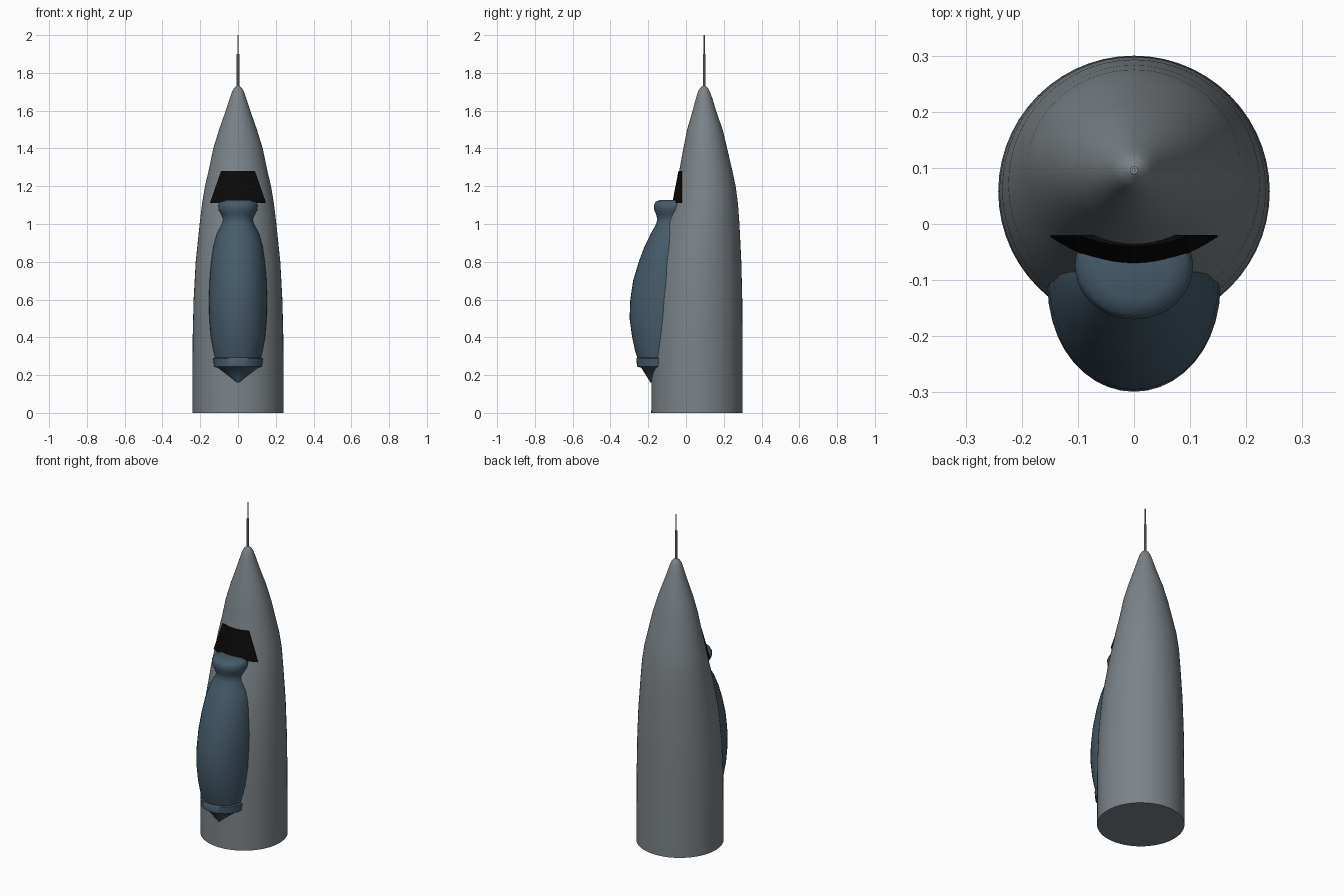
import bpy, bmesh, math

cube = bpy.data.objects.get("Cube")
if cube:
    bpy.data.objects.remove(cube, do_unlink=True)


def material(name, rgb, rough=0.6):
    m = bpy.data.materials.new(name)
    m.use_nodes = True
    m.diffuse_color = (*rgb, 1)
    bsdf = m.node_tree.nodes["Principled BSDF"]
    bsdf.inputs["Base Color"].default_value = (*rgb, 1)
    bsdf.inputs["Roughness"].default_value = rough
    return m


hull_grey = material("hull grey", (0.2, 0.225, 0.245))
pod_blue = material("slate blue", (0.06, 0.105, 0.145))
glass_black = material("black glass", (0.003, 0.003, 0.003))
metal = material("antenna metal", (0.3, 0.3, 0.3))


def finish(name, bm, mat, angle=35):
    bmesh.ops.recalc_face_normals(bm, faces=bm.faces)
    mesh = bpy.data.meshes.new(name)
    bm.to_mesh(mesh)
    bm.free()
    mesh.materials.append(mat)
    obj = bpy.data.objects.new(name, mesh)
    bpy.context.collection.objects.link(obj)
    bpy.ops.object.select_all(action='DESELECT')
    obj.select_set(True)
    bpy.context.view_layer.objects.active = obj
    bpy.ops.object.shade_smooth_by_angle(angle=math.radians(angle))
    return obj


def loft(name, sections, mat, sides=48, angle=35):
    """Skin elliptical sections given as (z, x radius, y radius, y centre)."""
    bm = bmesh.new()
    rings = []
    for z, rx, ry, cy in sections:
        turn = [2 * math.pi * i / sides for i in range(sides)]
        rings.append([bm.verts.new((rx * math.cos(a), cy + ry * math.sin(a), z)) for a in turn])
    for low, high in zip(rings, rings[1:]):
        for i in range(sides):
            j = (i + 1) % sides
            bm.faces.new((low[i], low[j], high[j], high[i]))
    bm.faces.new(rings[0])
    bm.faces.new(rings[-1])
    return finish(name, bm, mat, angle)


# Tapered hull with a leaning nose
loft("hull", [
    (0, .242, .242, .058), (.4, .24, .241, .058), (.6, .235, .236, .062),
    (.8, .224, .222, .071), (1.0, .203, .194, .089), (1.11, .19, .173, .102),
    (1.2, .175, .158, .105), (1.28, .156, .141, .105), (1.4, .131, .116, .102),
    (1.5, .1, .094, .1), (1.6, .065, .062, .097), (1.66, .045, .045, .096),
    (1.7, .032, .032, .095), (1.72, .021, .021, .095), (1.732, .006, .006, .095),
], hull_grey, 56)

# Bulging pod on the front, with a rim near its foot and a rounded head
loft("front_pod", [
    (.16, .006, .006, -.182), (.18, .03, .024, -.176), (.24, .108, .09, -.148),
    (.245, .126, .118, -.142), (.288, .132, .122, -.14), (.292, .122, .118, -.14),
    (.33, .131, .135, -.135), (.4, .144, .157, -.128), (.5, .152, .178, -.121),
    (.6, .154, .182, -.113), (.7, .151, .177, -.103), (.8, .143, .158, -.092),
    (.88, .131, .136, -.084), (.95, .112, .106, -.08), (1.0, .085, .08, -.078),
    (1.025, .078, .076, -.076), (1.05, .088, .083, -.075), (1.075, .102, .094, -.075),
    (1.1, .105, .095, -.075), (1.118, .095, .086, -.075), (1.128, .065, .06, -.075),
], pod_blue, 40, 50)

# Curved trapezoid windscreen above the pod
bm = bmesh.new()
steps = 16
back_y = -.02
columns = []
for i in range(steps + 1):
    t = 2 * i / steps - 1
    column = []
    for z, half, front_y in ((1.11, .149, -.073), (1.28, .09, -.04)):
        y = front_y + (back_y - .003 - front_y) * t * t
        column += [bm.verts.new((half * t, y, z)), bm.verts.new((half * t, back_y, z))]
    columns.append(column)
loop = (0, 1, 3, 2)
for a, b in zip(columns, columns[1:]):
    for k in range(4):
        p, q = loop[k], loop[(k + 1) % 4]
        bm.faces.new((a[p], a[q], b[q], b[p]))
for end in (columns[0], columns[-1]):
    bm.faces.new([end[k] for k in loop])
finish("windscreen", bm, glass_black)

# Two-stage antenna
for name, low, high, r in (("antenna_base", 1.72, 1.9, .0068), ("antenna_tip", 1.89, 2.0, .0035)):
    loft(name, [(low, r, r, .096), (high, r, r, .096)], metal, 10)
